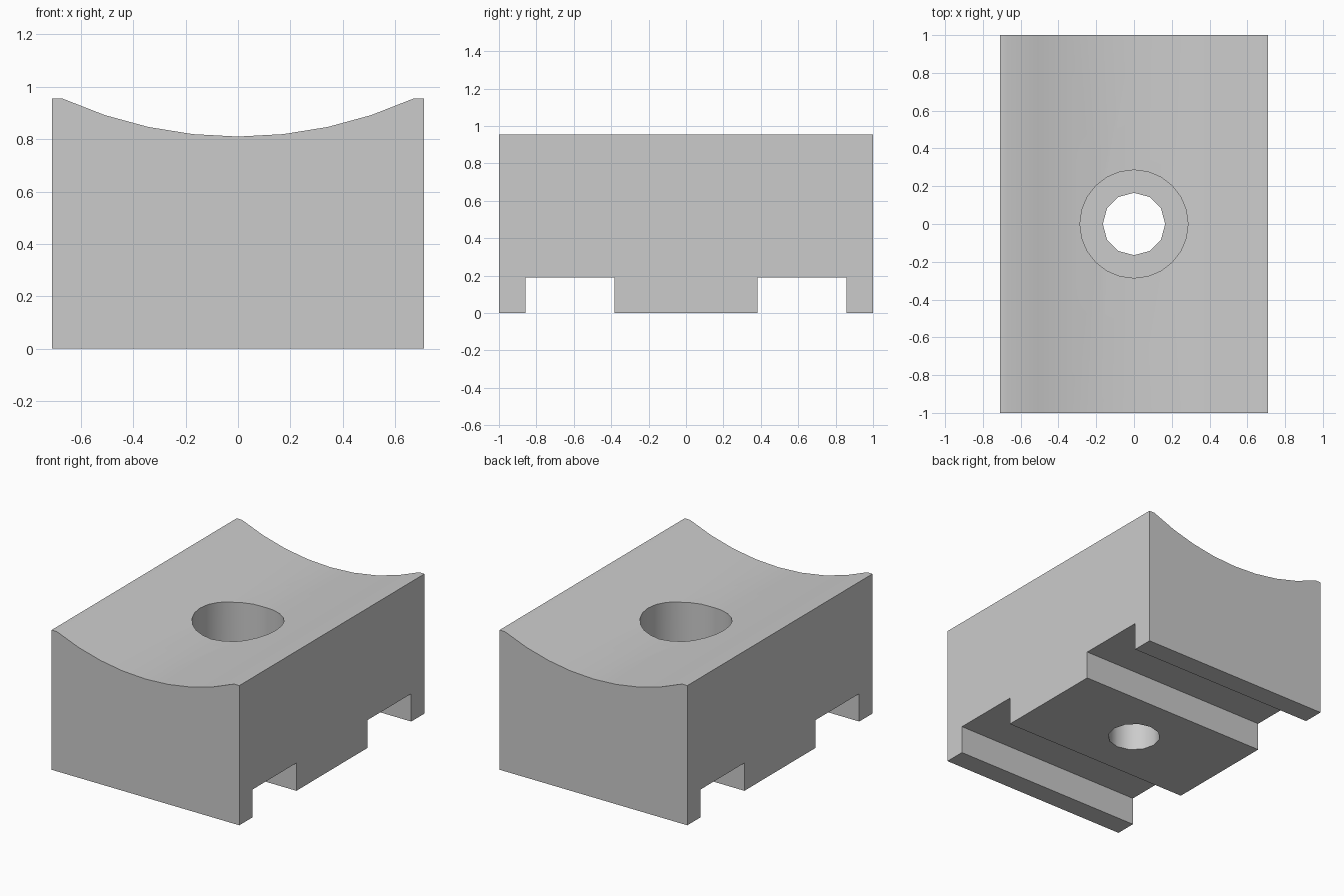
import bpy
import bmesh
import math

default = bpy.data.objects.get("Cube")
if default:
    bpy.data.objects.remove(default, do_unlink=True)

HALF_X, HALF_Y, TOP = 0.71, 1.0, 0.955
ARC_R, ARC_HALF, ARC_LOW, ARC_STEPS = 1.62, 0.67, 0.81, 8

grey = bpy.data.materials.new("plain_grey")
grey.use_nodes = True
colour = (0.6, 0.6, 0.6, 1)
grey.diffuse_color = colour
grey.node_tree.nodes["Principled BSDF"].inputs["Base Color"].default_value = colour


def mesh_object(name, bm):
    bmesh.ops.recalc_face_normals(bm, faces=bm.faces)
    mesh = bpy.data.meshes.new(name)
    bm.to_mesh(mesh)
    bm.free()
    mesh.materials.append(grey)
    obj = bpy.data.objects.new(name, mesh)
    bpy.context.collection.objects.link(obj)
    return obj


def extrude(name, points, direction):
    bm = bmesh.new()
    face = bm.faces.new([bm.verts.new(p) for p in points])
    grown = bmesh.ops.extrude_face_region(bm, geom=[face])
    moved = [v for v in grown["geom"] if isinstance(v, bmesh.types.BMVert)]
    bmesh.ops.translate(bm, verts=moved, vec=direction)
    return mesh_object(name, bm)


def cut(target, cutter):
    mod = target.modifiers.new(cutter.name, 'BOOLEAN')
    mod.operation = 'DIFFERENCE'
    mod.solver = 'EXACT'
    mod.object = cutter
    bpy.context.view_layer.objects.active = target
    bpy.ops.object.modifier_apply(modifier=mod.name)
    bpy.data.objects.remove(cutter, do_unlink=True)


def box_cutter(name, y0, y1, height):
    corners = [(-1, y0, -0.1), (-1, y1, -0.1), (-1, y1, height), (-1, y0, height)]
    return extrude(name, corners, (2, 0, 0))


def round_cutter(name, radius, sides, z0, z1):
    ring = [(radius * math.cos(math.tau * i / sides),
             radius * math.sin(math.tau * i / sides), z0) for i in range(sides)]
    return extrude(name, ring, (0, 0, z1 - z0))


# Block with a concave cradle along its top
sweep = math.asin(ARC_HALF / ARC_R)
profile = [(-HALF_X, 0), (HALF_X, 0), (HALF_X, TOP)]
for i in range(ARC_STEPS + 1):
    a = sweep * (1 - 2 * i / ARC_STEPS)
    z = ARC_LOW + ARC_R * (1 - math.cos(a))
    profile.append((ARC_R * math.sin(a), TOP if i in (0, ARC_STEPS) else z))
profile.append((-HALF_X, TOP))
block = extrude("saddle_block", [(x, -HALF_Y, z) for x, z in profile],
                (0, 2 * HALF_Y, 0))

# Two cross slots underneath
cut(block, box_cutter("front_slot", -0.857, -0.383, 0.19))
cut(block, box_cutter("back_slot", 0.383, 0.857, 0.19))

# Stepped bolt hole
cut(block, round_cutter("counterbore", 0.286, 24, 0.38, 1.2))
cut(block, round_cutter("bolt_hole", 0.165, 12, -0.1, 0.6))

# Smooth the curves, keep the corners crisp
bpy.ops.object.select_all(action='DESELECT')
block.select_set(True)
bpy.context.view_layer.objects.active = block
bpy.ops.object.shade_smooth_by_angle(angle=math.radians(32))
